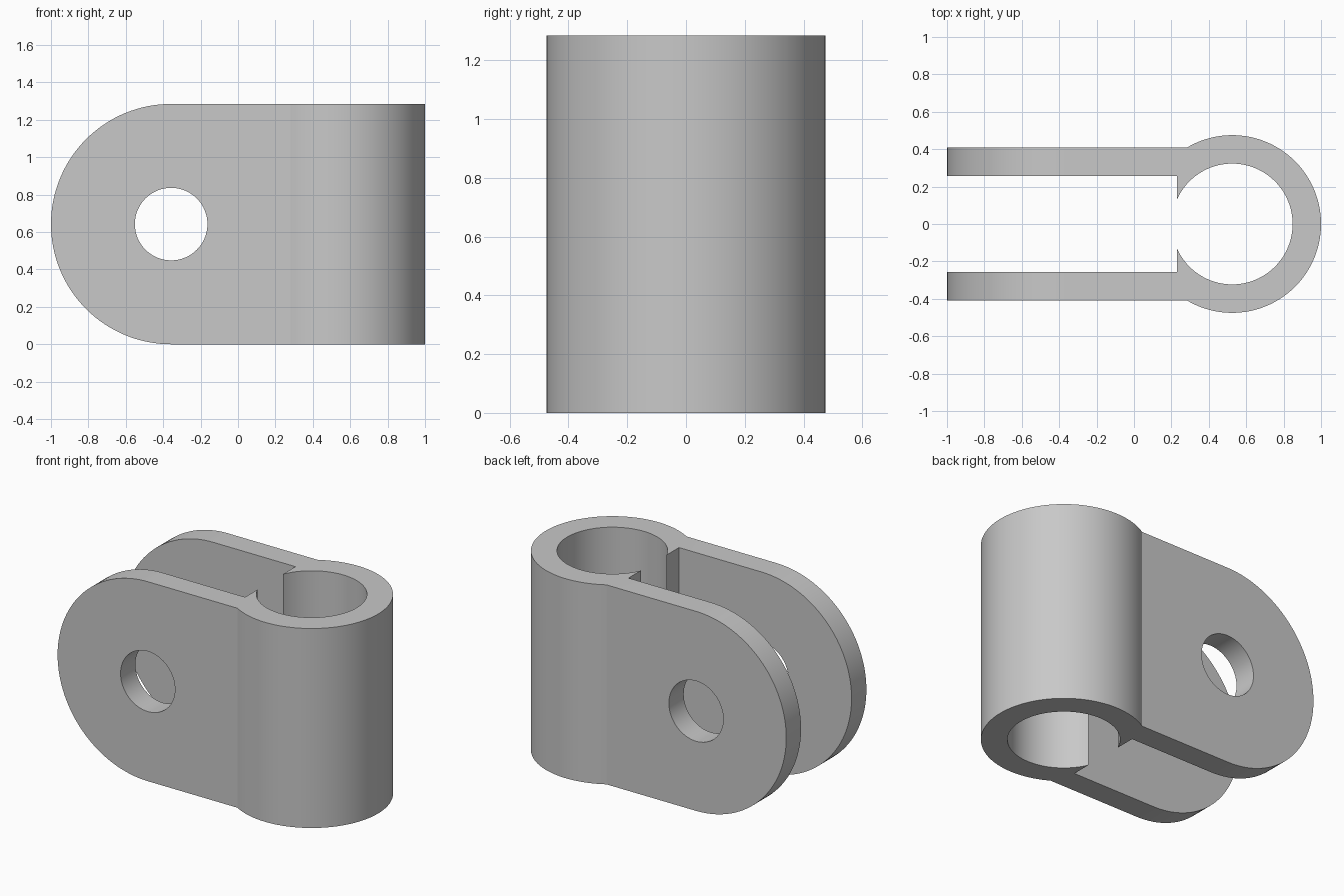
import bpy
import bmesh
from math import asin, acos, cos, sin, pi, radians
from mathutils import Vector

HEIGHT = 1.285
RING_X, OUTER, BORE = 0.525, 0.475, 0.323
ARM_IN, ARM_OUT, SLOT_X = 0.257, 0.408, 0.23
END_R, PIN_R = HEIGHT / 2, 0.194
END_X = END_R - 1

cube = bpy.data.objects.get("Cube")
if cube:
    bpy.data.objects.remove(cube, do_unlink=True)

grey = bpy.data.materials.new("plain_grey")
grey.use_nodes = True
grey.diffuse_color = (0.58, 0.58, 0.58, 1)
grey.node_tree.nodes["Principled BSDF"].inputs["Base Color"].default_value = grey.diffuse_color


def arc(cx, cy, r, start, end, steps):
    angles = [start + (end - start) * i / steps for i in range(steps + 1)]
    return [(cx + r * cos(a), cy + r * sin(a)) for a in angles]


def prism(name, points, offset, sweep):
    """Extrude a closed outline of 3D points along a sweep vector."""
    bm = bmesh.new()
    face = bm.faces.new([bm.verts.new(Vector(p) + Vector(offset)) for p in points])
    grown = bmesh.ops.extrude_face_region(bm, geom=[face])["geom"]
    bmesh.ops.translate(bm, vec=sweep, verts=[g for g in grown if isinstance(g, bmesh.types.BMVert)])
    bmesh.ops.recalc_face_normals(bm, faces=bm.faces)
    mesh = bpy.data.meshes.new(name)
    bm.to_mesh(mesh)
    bm.free()
    mesh.materials.append(grey)
    obj = bpy.data.objects.new(name, mesh)
    bpy.context.collection.objects.link(obj)
    return obj


def cut(obj, cutter, operation):
    cutter.hide_render = True
    mod = obj.modifiers.new(cutter.name, "BOOLEAN")
    mod.operation, mod.solver, mod.object = operation, "EXACT", cutter
    bpy.context.view_layer.objects.active = obj
    bpy.ops.object.modifier_apply(modifier=mod.name)
    bpy.data.objects.remove(cutter, do_unlink=True)


# Plan outline: open ring with two parallel arms, left overlong for trimming
a_out = pi - asin(ARM_OUT / OUTER)
a_bore = acos((SLOT_X - RING_X) / BORE)
plan = arc(RING_X, 0, OUTER, -a_out, a_out, 88)
plan += [(-1.1, ARM_OUT), (-1.1, ARM_IN), (SLOT_X, ARM_IN)]
plan += arc(RING_X, 0, BORE, a_bore, -a_bore, 88)
plan += [(SLOT_X, -ARM_IN), (-1.1, -ARM_IN), (-1.1, -ARM_OUT)]
clamp = prism("hinge_clamp", [(x, y, 0) for x, y in plan], (0, 0, -0.1), (0, 0, HEIGHT + 0.2))

# Side outline: straight top and bottom with a round arm end
side = arc(END_X, END_R, END_R, pi / 2, 3 * pi / 2, 64) + [(1.1, 0), (1.1, HEIGHT)]
cut(clamp, prism("side_trim", [(x, 0, z) for x, z in side], (0, -1, 0), (0, 2, 0)), "INTERSECT")

# Pin hole through both arms
hole = arc(END_X, END_R, PIN_R, 0, 2 * pi, 64)[:-1]
cut(clamp, prism("pin_cutter", [(x, 0, z) for x, z in hole], (0, -1, 0), (0, 2, 0)), "DIFFERENCE")

# Smooth the curved walls and keep the rims crisp
bpy.ops.object.select_all(action="DESELECT")
clamp.select_set(True)
bpy.context.view_layer.objects.active = clamp
bpy.ops.object.shade_smooth_by_angle(angle=radians(25))
